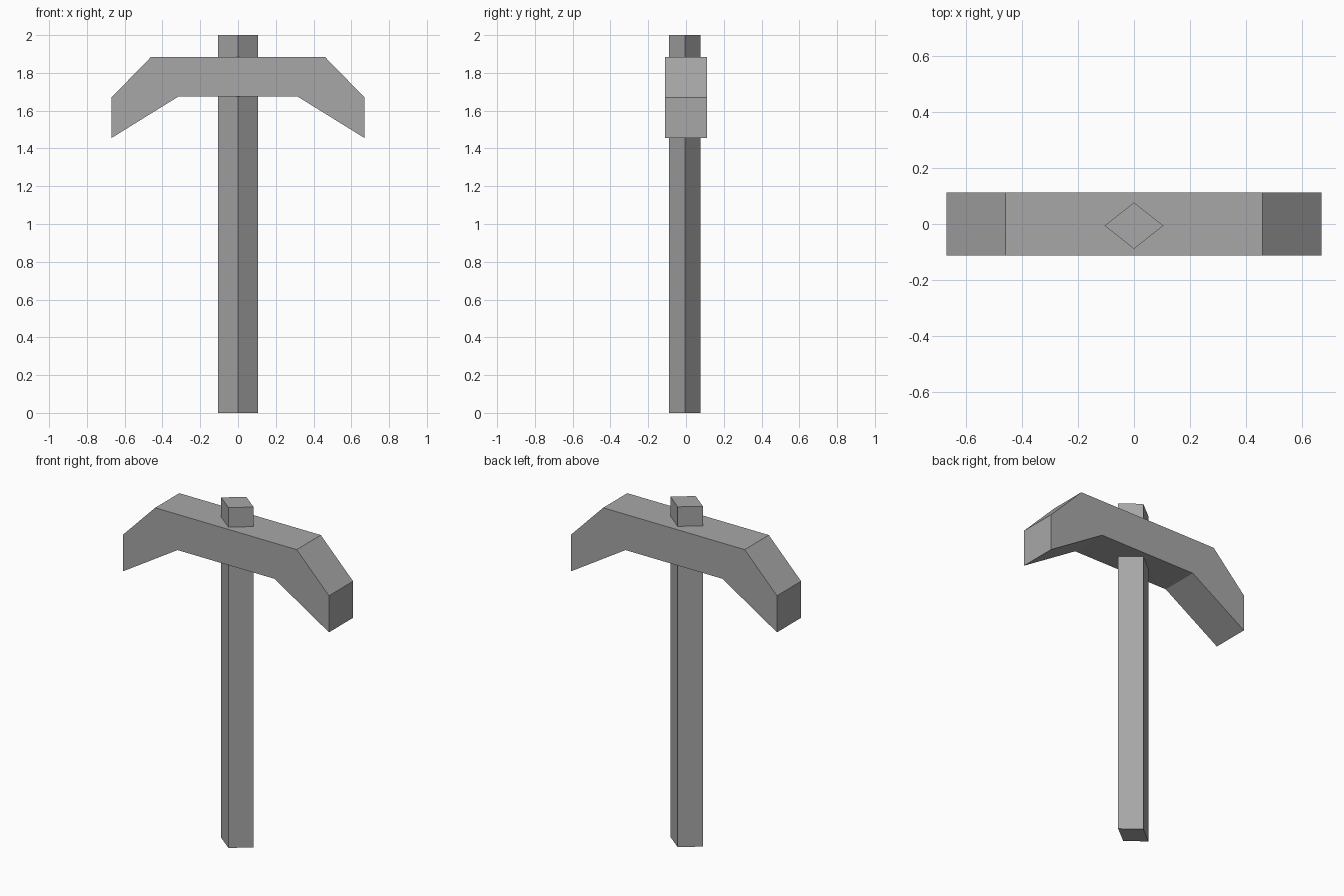
import bpy
import bmesh
from mathutils import Vector

cube = bpy.data.objects.get("Cube")
if cube:
    bpy.data.objects.remove(cube, do_unlink=True)

# Single plain grey material
grey = bpy.data.materials.new("plain_grey")
grey.use_nodes = True
grey_value = (0.39, 0.39, 0.39, 1)
grey.diffuse_color = grey_value
grey.node_tree.nodes["Principled BSDF"].inputs["Base Color"].default_value = grey_value


def extruded_profile(name, points, direction):
    """Extrude a flat outline along a direction into a closed solid."""
    bm = bmesh.new()
    face = bm.faces.new([bm.verts.new(p) for p in points])
    result = bmesh.ops.extrude_face_region(bm, geom=[face], use_keep_orig=True)
    moved = [g for g in result["geom"] if isinstance(g, bmesh.types.BMVert)]
    bmesh.ops.translate(bm, verts=moved, vec=Vector(direction))
    bmesh.ops.recalc_face_normals(bm, faces=bm.faces)
    mesh = bpy.data.meshes.new(name)
    bm.to_mesh(mesh)
    bm.free()
    mesh.materials.append(grey)
    obj = bpy.data.objects.new(name, mesh)
    bpy.context.collection.objects.link(obj)
    return obj


# Handle: diamond-section shaft passing through the head
half_x, half_y, mid_y = 0.105, 0.083, -0.006
diamond = [(half_x, mid_y, 0), (0, mid_y + half_y, 0),
           (-half_x, mid_y, 0), (0, mid_y - half_y, 0)]
extruded_profile("handle", diamond, (0, 0, 2))

# Head: drooping pick outline, mirrored across the centre
half_depth = 0.112
right_side = [(0.315, 1.675), (0.67, 1.455), (0.67, 1.67), (0.46, 1.885)]
outline = right_side + [(-x, z) for x, z in reversed(right_side)]
extruded_profile("pick_head", [(x, -half_depth, z) for x, z in outline],
                 (0, 2 * half_depth, 0))
